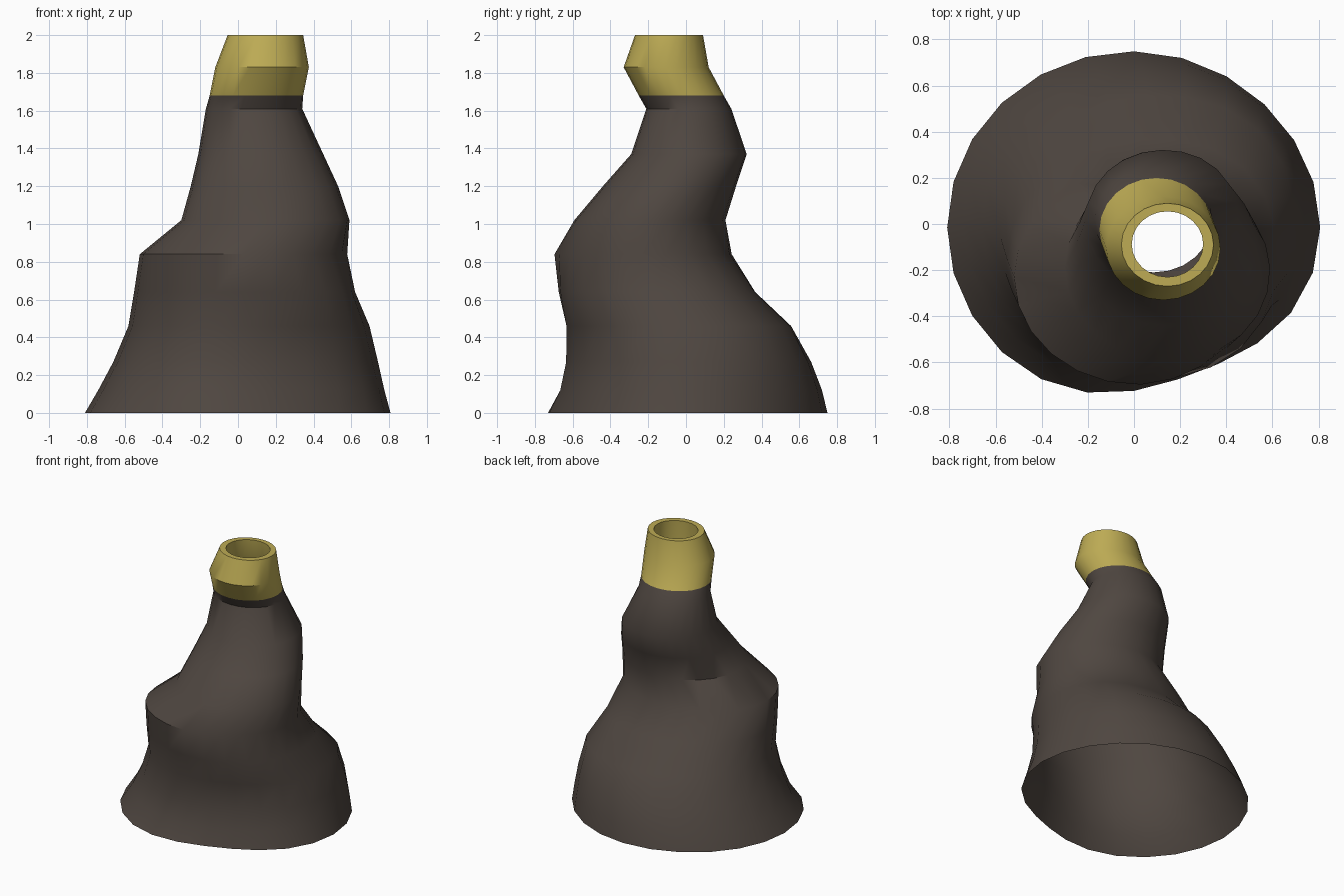
import bpy
import bmesh
from math import sin, cos, pi, radians

cube = bpy.data.objects.get("Cube")
if cube:
    bpy.data.objects.remove(cube)


def material(name, color):
    m = bpy.data.materials.new(name)
    m.use_nodes = True
    m.diffuse_color = color
    m.node_tree.nodes["Principled BSDF"].inputs["Base Color"].default_value = color
    return m


rock = material("dark_brown_rock", (0.078, 0.062, 0.052, 1))
sulfur = material("sulfur_yellow", (0.51, 0.41, 0.09, 1))

SIDES = 24
COLLAR_Z = 1.68
# Directions of the irregular bulges: back corner, front corner, front toe
BULGE_ANGLES = [radians(a) for a in (45, -45, -70)]

# Rings up the vent: height, x min, x max, y min, y max, then the bulges
OUTER = [
    (0.00, -.81, .81, -.78, .75, -.01, -.01, -.08),
    (0.12, -.74, .775, -.70, .72, 0, 0, -.05),
    (0.27, -.66, .74, -.67, .66, .02, -.01, -.05),
    (0.46, -.58, .69, -.66, .55, .05, 0, -.04),
    (0.64, -.55, .61, -.67, .36, .05, .03, 0),
    (0.84, -.52, .58, -.70, .24, .015, -.03, 0),
    (1.02, -.30, .59, -.59, .21, -.01, .01),
    (1.20, -.25, .53, -.44, .265),
    (1.37, -.21, .45, -.29, .32, .01),
    (1.61, -.17, .34, -.21, .24),
    (COLLAR_Z, -.15, .345, -.25, .20),
    (1.83, -.12, .375, -.33, .12),
    (2.00, -.055, .345, -.27, .09),
]
# Rings down the inside of the mouth
INNER = [
    (2.00, -.01, .30, -.23, .055),
    (1.83, -.03, .31, -.24, .07),
    (1.70, -.08, .32, -.24, .14),
]


def add_ring(bm, z, x0, x1, y0, y1, *bulges):
    ring = []
    for i in range(SIDES):
        a = 2 * pi * i / SIDES
        push = sum(b * max(0, cos(a - c)) ** 6 for b, c in zip(bulges, BULGE_ANGLES))
        x = (x0 + x1) / 2 + ((x1 - x0) / 2 + push) * cos(a)
        y = (y0 + y1) / 2 + ((y1 - y0) / 2 + push) * sin(a)
        ring.append(bm.verts.new((x, y, z)))
    return ring


# Open-bottomed shell, with the mouth folded inward
bm = bmesh.new()
rings = [add_ring(bm, *r) for r in OUTER + INNER]
for low, high in zip(rings, rings[1:]):
    for i in range(SIDES):
        j = (i + 1) % SIDES
        face = bm.faces.new((low[i], low[j], high[j], high[i]))
        # Yellow collar above the rock
        face.material_index = int(face.calc_center_median().z > COLLAR_Z)

mesh = bpy.data.meshes.new("vent_chimney")
bm.to_mesh(mesh)
bm.free()
mesh.materials.append(rock)
mesh.materials.append(sulfur)
vent = bpy.data.objects.new("vent_chimney", mesh)
bpy.context.collection.objects.link(vent)

bpy.ops.object.select_all(action="DESELECT")
vent.select_set(True)
bpy.context.view_layer.objects.active = vent
bpy.ops.object.shade_smooth_by_angle(angle=radians(40))
